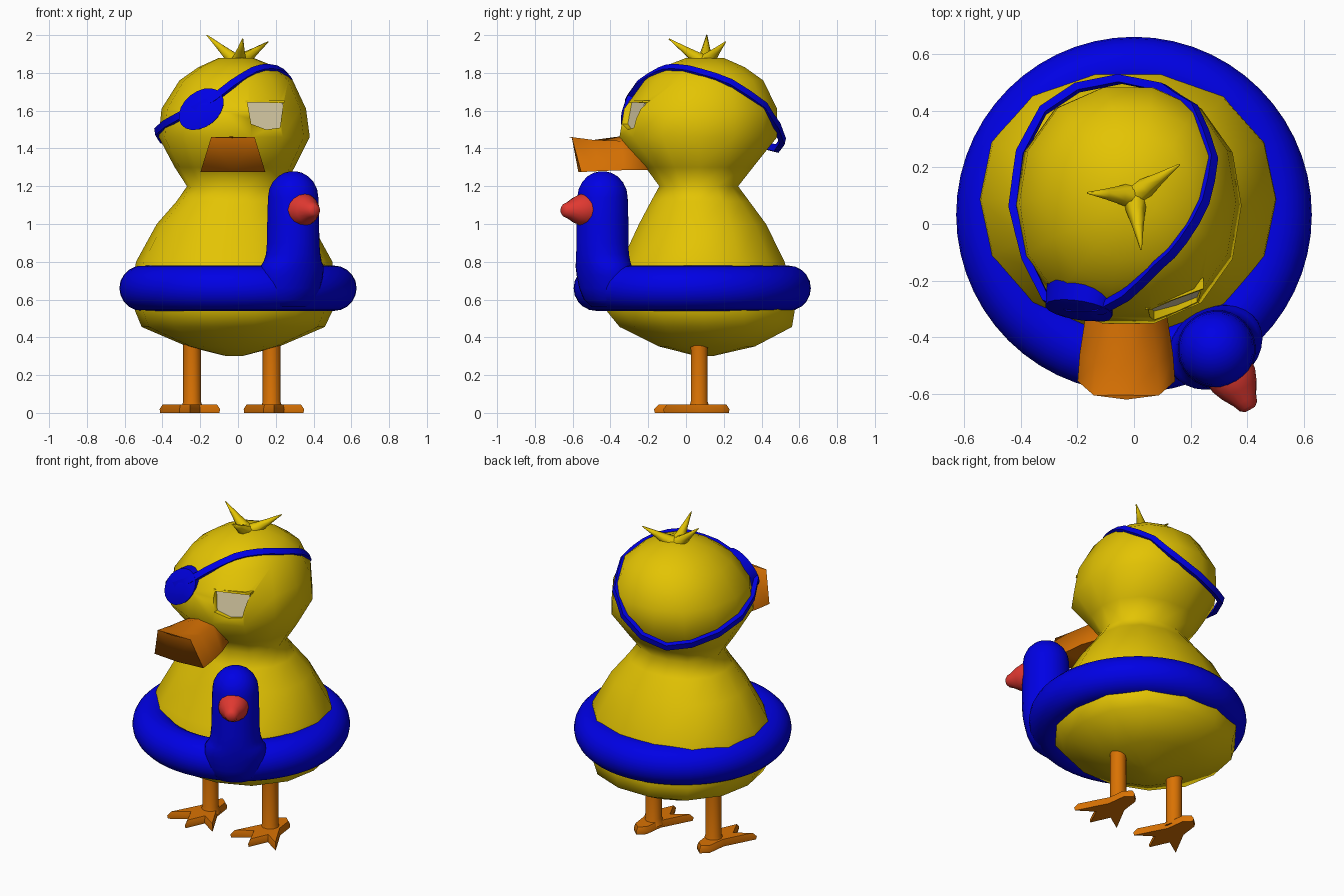
import bpy, bmesh, math
from mathutils import Vector
from mathutils.bvhtree import BVHTree

if "Cube" in bpy.data.objects:
    bpy.data.objects.remove(bpy.data.objects["Cube"])


def material(name, rgb):
    m = bpy.data.materials.new(name)
    m.diffuse_color = (*rgb, 1)
    m.use_nodes = True
    m.node_tree.nodes["Principled BSDF"].inputs["Base Color"].default_value = m.diffuse_color
    return m


YELLOW = material("yellow", (0.77, 0.55, 0.001))
ORANGE = material("orange", (0.70, 0.17, 0.001))
BLUE = material("blue", (0.0, 0.0, 0.78))
RED = material("red", (0.75, 0.04, 0.03))
CREAM = material("cream", (0.70, 0.61, 0.38))


def smooth(ob, angle):
    bpy.ops.object.select_all(action='DESELECT')
    ob.select_set(True)
    bpy.context.view_layer.objects.active = ob
    bpy.ops.object.shade_smooth_by_angle(angle=math.radians(angle))


def loft(name, rings, mat, angle=40, closed=False):
    """Skin a list of equal-length point rings; cap the ends unless closed."""
    bm = bmesh.new()
    vs = [[bm.verts.new(p) for p in r] for r in rings]
    n = len(vs[0])
    pairs = list(zip(vs, vs[1:])) + ([(vs[-1], vs[0])] if closed else [])
    for a, b in pairs:
        for i in range(n):
            j = (i + 1) % n
            bm.faces.new((a[i], a[j], b[j], b[i]))
    if not closed:
        bm.faces.new(vs[0][::-1])
        bm.faces.new(vs[-1])
    bmesh.ops.recalc_face_normals(bm, faces=bm.faces)
    me = bpy.data.meshes.new(name)
    bm.to_mesh(me)
    bm.free()
    me.materials.append(mat)
    ob = bpy.data.objects.new(name, me)
    bpy.context.collection.objects.link(ob)
    smooth(ob, angle)
    return ob


def ellipse(cx, cy, z, rx, ry, n, turn=0.0, square=0.0):
    """Ring of n points; square fills out the diagonals a little."""
    c, s = math.cos(turn), math.sin(turn)
    ring = []
    for i in range(n):
        t = 2 * math.pi * i / n
        k = 1 + square * math.sin(2 * t) ** 2
        u, v = rx * k * math.cos(t), ry * k * math.sin(t)
        ring.append(Vector((cx + c * u - s * v, cy + s * u + c * v, z)))
    return ring


def spike(name, base, tip, profile, mat, n, angle=60):
    """Round part along an axis; profile holds (fraction, radius)."""
    base, tip = Vector(base), Vector(tip)
    d = tip - base
    q = d.to_track_quat('Z', 'Y')
    return loft(name, [[base + d * t + q @ p for p in ellipse(0, 0, 0, r, r, n)]
                       for t, r in profile], mat, angle)


# Body and head in one skin: z, x min, x max, y min, y max
body_profile = [
    (0.30, -0.06, 0.02, 0.06, 0.14), (0.352, -0.27, 0.22, -0.15, 0.37),
    (0.455, -0.51, 0.46, -0.36, 0.57), (0.54, -0.545, 0.50, -0.43, 0.585),
    (0.66, -0.56, 0.51, -0.42, 0.57), (0.80, -0.54, 0.50, -0.35, 0.53),
    (1.00, -0.43, 0.39, -0.255, 0.43), (1.12, -0.325, 0.295, -0.19, 0.34),
    (1.20, -0.27, 0.24, -0.145, 0.28), (1.30, -0.335, 0.30, -0.22, 0.36),
    (1.46, -0.42, 0.38, -0.36, 0.49), (1.61, -0.405, 0.36, -0.335, 0.49),
    (1.76, -0.31, 0.29, -0.225, 0.415), (1.83, -0.21, 0.205, -0.13, 0.315),
    (1.88, -0.10, 0.08, 0.0, 0.2)]
body = loft("body", [ellipse((a + b) / 2, (c + d) / 2, z, (b - a) / 2, (d - c) / 2, 14,
                             square=0.035) for z, a, b, c, d in body_profile], YELLOW, 80)
tree = BVHTree.FromPolygons([v.co for v in body.data.vertices],
                            [p.vertices for p in body.data.polygons])
CENTRE = Vector((-0.02, 0.08, 1.55))


def on_face(x, z, off):
    """Point on the front of the head at x, z, pushed outward."""
    p = tree.ray_cast(Vector((x, -2, z)), Vector((0, 1, 0)))[0]
    return p + (p - CENTRE).normalized() * off


# Eye: shallow flat socket cut into the head, with a thin plate on its floor
def eye_plane(x, z, off=0.0):
    return Vector((x, -0.282 + 0.36 * (x - 0.055) + 0.25 * (z - 1.64) + off, z))


eye = [(0.05, 1.645), (0.24, 1.64), (0.222, 1.51), (0.15, 1.50), (0.07, 1.53)]
cutter = loft("eye_socket_cutter", [[eye_plane(x, z, o) for x, z in eye]
                                    for o in (-0.3, 0.0)], YELLOW)
cutter.hide_render = True
cut = body.modifiers.new("socket", 'BOOLEAN')
cut.operation, cut.object, cut.solver = 'DIFFERENCE', cutter, 'EXACT'
bpy.context.view_layer.objects.active = body
bpy.ops.object.modifier_apply(modifier=cut.name)
bpy.data.objects.remove(cutter)
smooth(body, 75)
loft("eye", [[eye_plane(x, z, o) for x, z in eye] for o in (0.004, -0.004)], CREAM)
loft("eye_brow", [[eye_plane(x, 1.642, 0.01), eye_plane(x, 1.642, -0.018),
                   eye_plane(x, 1.654, -0.018), eye_plane(x, 1.654, 0.02)]
                  for x in (0.04, 0.245)], YELLOW)

# Hair tufts
for i, tip in enumerate([(-0.165, 0.11, 2.0), (0.025, -0.09, 1.98), (0.16, 0.21, 1.965)]):
    spike(f"hair_tuft_{i + 1}", (0, 0.1, 1.85), tip,
          [(0, 0.05), (0.3, 0.033), (0.6, 0.019), (1, 0.003)], YELLOW, 6, 90)

# Bill: y top, y bottom, half width top / bottom, z edge, z ridge, z bottom
bill = []
for yt, yb, wt, wb, ze, zr, zb in [(-0.22, -0.20, 0.07, 0.10, 1.43, 1.475, 1.285),
                                   (-0.34, -0.33, 0.09, 0.145, 1.44, 1.465, 1.285),
                                   (-0.49, -0.46, 0.11, 0.165, 1.445, 1.43, 1.28),
                                   (-0.605, -0.555, 0.115, 0.172, 1.46, 1.46, 1.275)]:
    bow = 0.015 if yt < -0.55 else 0.0
    bill.append([(-0.027 + x, y, z) for x, y, z in
                 [(-wb, yb, zb), (0, yb - bow, zb), (wb, yb, zb),
                  (wt, yt, ze), (0, yt - bow, zr), (-wt, yt, ze)]])
loft("bill", bill, ORANGE, 85)

# Eye patch: a stiff cup standing slightly off the head
patch = []
for s, out in [(1, None), (1, 0.0), (0.65, 0.012), (0.2, 0.018)]:
    row = []
    for i in range(20):
        t = 2 * math.pi * i / 20
        x = -0.195 + s * (0.118 * math.cos(t) + 0.015 * math.sin(t))
        z = 1.608 + s * (0.108 * math.sin(t) + 0.025 * math.cos(t))
        p = on_face(x, z, -0.01)
        if out is not None:
            y = -0.305 - 0.25 * (x + 0.195) + 0.33 * (z - 1.608) - out
            p = Vector((x, min(y, p.y - 0.02), z))
        row.append(p)
    patch.append(row)
loft("eye_patch", patch, BLUE, 50)

# Strap: drawn path, kept on or just outside the head
path = [Vector(p) for p in [
    (-0.22, -0.30, 1.61), (-0.31, -0.26, 1.57), (-0.38, -0.12, 1.53), (-0.425, 0.06, 1.49),
    (-0.40, 0.25, 1.45), (-0.32, 0.40, 1.42), (-0.2, 0.48, 1.40), (-0.05, 0.51, 1.44),
    (0.10, 0.48, 1.52), (0.19, 0.39, 1.62), (0.25, 0.22, 1.73), (0.235, 0.08, 1.79),
    (0.16, -0.05, 1.815), (0.08, -0.14, 1.805), (-0.03, -0.25, 1.74), (-0.12, -0.30, 1.67)]]
pts = []
for a, b in zip(path, path[1:] + path[:1]):
    for t in (0, 0.5):
        p = a.lerp(b, t)
        hit = tree.ray_cast(CENTRE, (p - CENTRE).normalized())[0]
        pts.append(max(p, hit, key=lambda q: (q - CENTRE).length))
strap = []
for i, p in enumerate(pts):
    out = (p - CENTRE).normalized()
    side = out.cross(pts[(i + 1) % len(pts)] - pts[i - 1]).normalized() * 0.019
    strap.append([p - out * 0.012 - side, p + out * 0.016 - side,
                  p + out * 0.016 + side, p - out * 0.012 + side])
loft("patch_strap", strap, BLUE, 40, closed=True)

# Swim ring with its neck (flared along the ring at the foot) and beak
bpy.ops.mesh.primitive_torus_add(location=(0, 0.033, 0.66), major_radius=0.508,
                                 minor_radius=0.12, major_segments=56, minor_segments=20)
ring = bpy.context.object
ring.name = "swim_ring"
ring.data.materials.append(BLUE)
smooth(ring, 60)
# z, radius along ring, radius across ring, slide toward the neck axis
neck = [(0.56, 0.11, 0.08, 0.1), (0.60, 0.15, 0.115, 0.3), (0.66, 0.17, 0.13, 0.5),
        (0.73, 0.178, 0.136, 0.7), (0.78, 0.175, 0.138, 0.85), (0.80, 0.16, 0.138, 0.9),
        (0.84, 0.146, 0.138, 1), (0.90, 0.14, 0.138, 1), (1.0, 0.138, 0.138, 1),
        (1.14, 0.134, 0.134, 1)]
neck += [(1.14 + 0.14 * math.sin(a), 0.134 * math.cos(a), 0.134 * math.cos(a), 1)
         for a in [math.radians(d) for d in (18, 36, 54, 70, 84)]]
loft("swim_ring_neck", [ellipse(0.262 + 0.03 * k, -0.405 - 0.037 * k, z, u, v, 28,
                                math.radians(31)) for z, u, v, k in neck], BLUE, 60)
spike("swim_ring_beak", (0.29, -0.44, 1.077), (0.41, -0.655, 1.072),
      [(0.3, 0.09), (0.52, 0.086), (0.68, 0.07), (0.85, 0.045), (0.95, 0.035), (1, 0.02)], RED, 16)

# Legs and three-toed feet
half = [(0.045, 0.12), (0.06, 0.0), (0.16, -0.19), (0.055, -0.12)]
foot = [(0, 0.16)] + half + [(0, -0.24)] + [(-x, y) for x, y in half[::-1]]
for side, x, fx in (("left", -0.243, -0.255), ("right", 0.178, 0.19)):
    loft(side + "_leg", [ellipse(x, 0.07, z, r, r, 10) for z, r in
                         [(0.02, 0.06), (0.06, 0.047), (0.33, 0.047), (0.42, 0.05)]], ORANGE)
    loft(side + "_foot", [[(fx + px * s, 0.07 + py * s, z) for px, py in foot]
                          for z, s in [(0.0, 0.98), (0.02, 1), (0.044, 0.9)]], ORANGE, 60)
